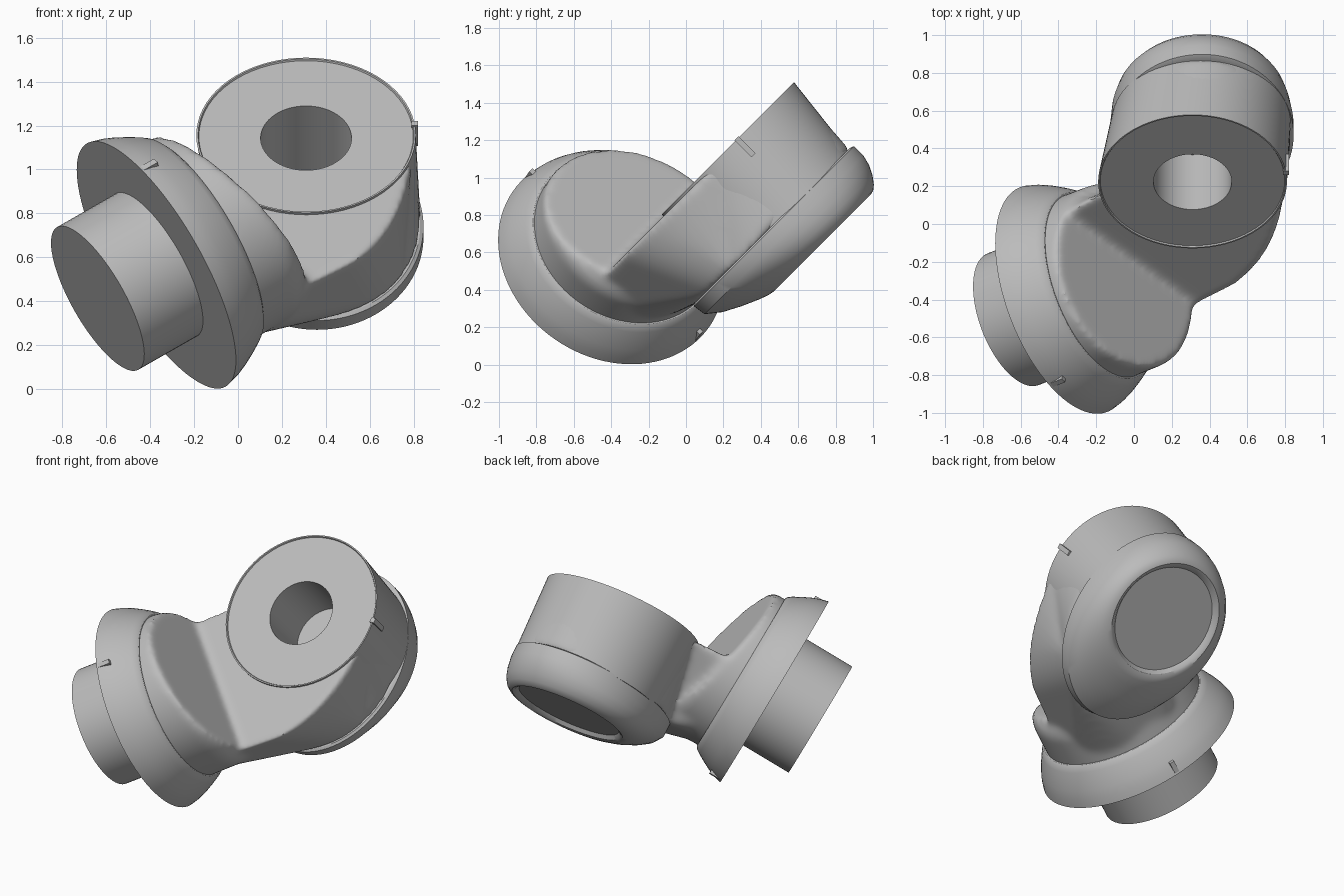
import bpy, bmesh, math
from mathutils import Vector

if "Cube" in bpy.data.objects:
    bpy.data.objects.remove(bpy.data.objects["Cube"])

grey = bpy.data.materials.new("plain grey")
grey.use_nodes = True
grey.diffuse_color = (0.5, 0.5, 0.5, 1)
grey.node_tree.nodes["Principled BSDF"].inputs["Base Color"].default_value = (0.5, 0.5, 0.5, 1)

# Local frames: origin, two cross directions, axis
UPPER = (Vector((0.31, 0.23, 1.15)), Vector((1, 0, 0)), Vector((0, 1, 1)).normalized(),
         Vector((0, 1, -1)).normalized())
axis = Vector((0.823, 0.32, 0.47)).normalized()
mark_dir = Vector((-0.05, -0.44, 0.44))
mark_dir = (mark_dir - axis * mark_dir.dot(axis)).normalized()
LOWER = (Vector((-0.372, -0.4, 0.565)), mark_dir.cross(axis), mark_dir, axis)


def place(frame, a, b, c):
    o, u, v, w = frame
    return o + u * a + v * b + w * c


def ring(frame, sec, n):
    """Ellipse from (height, centre u, centre v, radius u, radius v)."""
    c, cu, cv, ru, rv = sec
    return [place(frame, cu + ru * math.cos(i * math.tau / n),
                  cv + rv * math.sin(i * math.tau / n), c) for i in range(n)]


def circles(*pairs):
    return [(c, 0, 0, r, r) for c, r in pairs]


def add_mesh(name, me):
    me.materials.clear()
    me.materials.append(grey)
    for p in me.polygons:
        p.use_smooth = True
    me.set_sharp_from_angle(angle=math.radians(32))
    ob = bpy.data.objects.new(name, me)
    bpy.context.collection.objects.link(ob)
    return ob


def finish(name, bm):
    bmesh.ops.recalc_face_normals(bm, faces=bm.faces[:])
    me = bpy.data.meshes.new(name)
    bm.to_mesh(me)
    bm.free()
    return add_mesh(name, me)


def loft_bm(frame, sections, n=72):
    bm = bmesh.new()
    rows = [[bm.verts.new(p) for p in ring(frame, s, n)] for s in sections]
    for r0, r1 in zip(rows, rows[1:]):
        for i in range(n):
            j = (i + 1) % n
            bm.faces.new((r0[i], r0[j], r1[j], r1[i]))
    bm.faces.new(rows[0])
    bm.faces.new(rows[-1])
    bmesh.ops.recalc_face_normals(bm, faces=bm.faces[:])
    return bm


def loft(name, frame, sections, n=72):
    return finish(name, loft_bm(frame, sections, n))


def clip(bm, point, normal):
    """Remove everything on the normal side of a plane and close the cut."""
    cut = bmesh.ops.bisect_plane(bm, geom=bm.verts[:] + bm.edges[:] + bm.faces[:],
                                 plane_co=point, plane_no=normal, clear_outer=True)
    edges = [e for e in cut["geom_cut"] if isinstance(e, bmesh.types.BMEdge)]
    bmesh.ops.holes_fill(bm, edges=edges, sides=0)


# Output shaft and dished collar on the lower axis
loft("lower_shaft", LOWER, circles((-0.325, 0.374), (0.05, 0.374)))
loft("lower_collar", LOWER, circles((0, 0.638), (0.05, 0.625), (0.1, 0.605), (0.15, 0.58),
                                    (0.2, 0.552), (0.225, 0.535), (0.235, 0.52)), 96)

# Upper housing with a thin raised lip and a blind bore
loft("upper_housing", UPPER, [(0.47, 0.045, -0.035, 0.475, 0.48), (-0.008, 0, 0, 0.5, 0.5),
                              (-0.008, 0, 0, 0.492, 0.492), (0, 0, 0, 0.488, 0.488),
                              (0, 0, -0.01, 0.207, 0.207), (0.41, 0, -0.01, 0.207, 0.207)])

# Oval rear cap tapering to a shallow round recess
loft("rear_cap", UPPER, [
    (0.45, 0.05, -0.125, 0.47, 0.585),
    (0.46, 0.05, -0.12, 0.485, 0.605),
    (0.53, 0.05, -0.115, 0.485, 0.6),
    (0.59, 0.047, -0.085, 0.475, 0.555),
    (0.64, 0.047, -0.05, 0.455, 0.495),
    (0.68, 0.05, -0.02, 0.42, 0.435),
    (0.7, 0.055, -0.005, 0.385, 0.395),
    (0.706, 0.055, 0, 0.365, 0.37),
    (0.7, 0.055, 0.005, 0.35, 0.35),
    (0.678, 0.055, 0.005, 0.33, 0.33)], 96)

# Casting core that follows the housing
casting = loft("casting_helper", UPPER, [(0.004, 0, 0, 0.488, 0.488),
                                         (0.23, 0.025, -0.06, 0.478, 0.53),
                                         (0.46, 0.05, -0.125, 0.472, 0.58)])

# Neck: hull from the near side of the housing to the collar, flush with the face
bm = bmesh.new()
for sec, limit in (((-0.02, 0, 0, 0.49, 0.9), -0.08), ((0.46, 0.05, -0.125, 0.472, 0.58), -0.4)):
    for p in ring(UPPER, sec, 64):
        if (p - UPPER[0]).dot(UPPER[2]) < limit:
            bm.verts.new(p)
for sec in circles((0.15, 0.47), (0.24, 0.47), (0.45, 0.43)):
    for p in ring(LOWER, sec, 64):
        bm.verts.new(p)
bmesh.ops.convex_hull(bm, input=bm.verts[:])
bmesh.ops.delete(bm, geom=[v for v in bm.verts if not v.link_faces], context="VERTS")
clip(bm, place(UPPER, 0, 0, 0.004), -UPPER[3])
neck = finish("neck_helper", bm)

# Lower barrel with a slanted end
bm = loft_bm(LOWER, circles((0.12, 0.515), (0.42, 0.512), (0.47, 0.495), (0.52, 0.45),
                            (0.9, 0.4)), 64)
clip(bm, Vector((0.3, -0.43, 0.515)), Vector((0.68, 0.28, 0.68)).normalized())
barrel = finish("barrel_helper", bm)
bore = loft("bore_helper", UPPER, [(-0.2, 0, -0.01, 0.212, 0.212),
                                   (0.415, 0, -0.01, 0.212, 0.212)], 48)


# Blend the solids into one smooth casting, then open the bore
def combine(operation, tool):
    mod = casting.modifiers.new(operation, "BOOLEAN")
    mod.operation, mod.object, mod.solver = operation, tool, "EXACT"


combine("UNION", neck)
combine("UNION", barrel)
blend = casting.modifiers.new("blend", "REMESH")
blend.mode, blend.voxel_size = "VOXEL", 0.016
fillet = casting.modifiers.new("fillet", "SMOOTH")
fillet.factor, fillet.iterations = 0.5, 24
combine("DIFFERENCE", bore)
bpy.context.view_layer.update()
dg = bpy.context.evaluated_depsgraph_get()
add_mesh("link_body", bpy.data.meshes.new_from_object(casting.evaluated_get(dg)))
for helper in (casting, neck, barrel, bore):
    bpy.data.objects.remove(helper)


# Small raised alignment marks
def mark(name, centre, along, out, length):
    side = along.cross(out)
    bm = bmesh.new()
    bmesh.ops.create_cube(bm, size=1)
    for v in bm.verts:
        x, y, z = v.co
        v.co = centre + along * x * length + side * y * 0.03 + out * z * 0.03
    finish(name, bm)


for name, s in (("collar_mark_top", 1), ("collar_mark_bottom", -1)):
    mark(name, place(LOWER, 0, s * 0.62, 0.045), LOWER[3], LOWER[2] * s, 0.08)
mark("housing_mark", place(UPPER, 0.495, 0.07, 0.05), UPPER[3], UPPER[1], 0.13)
